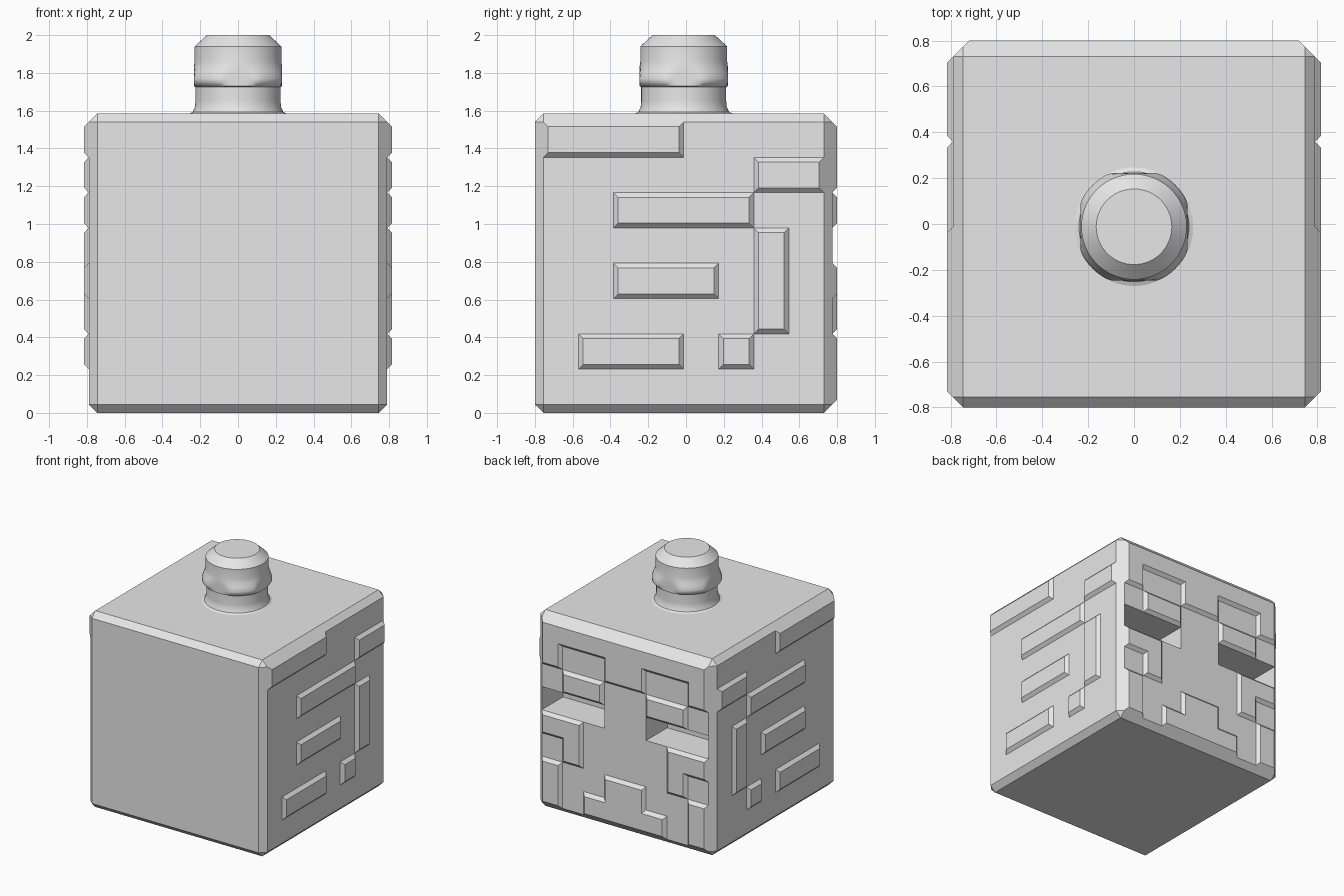
import bpy, bmesh, math
from mathutils import Matrix, Vector

if "Cube" in bpy.data.objects:
    bpy.data.objects.remove(bpy.data.objects["Cube"], do_unlink=True)

grey = bpy.data.materials.new("plain_grey")
grey.use_nodes = True
grey.diffuse_color = (0.8, 0.8, 0.8, 1)
grey.node_tree.nodes["Principled BSDF"].inputs["Base Color"].default_value = (0.8, 0.8, 0.8, 1)

HALF_X, FRONT, BACK, TOP = 0.79, -0.8, 0.775, 1.585
CHAMFER, RAISE, SOCKET_DEPTH = 0.045, 0.025, 0.27
MID_Y, MID_Z = (FRONT + BACK) / 2, TOP / 2


def finish(name, bm, smooth=False):
    mesh = bpy.data.meshes.new(name)
    bm.to_mesh(mesh)
    bm.free()
    mesh.materials.append(grey)
    ob = bpy.data.objects.new(name, mesh)
    bpy.context.collection.objects.link(ob)
    if smooth:
        bpy.ops.object.select_all(action='DESELECT')
        ob.select_set(True)
        bpy.context.view_layer.objects.active = ob
        bpy.ops.object.shade_smooth_by_angle(angle=math.radians(35))
    return ob


# Chamfered block, left open where the patterned panels sit
bm = bmesh.new()
bmesh.ops.create_cube(bm, size=1)
bmesh.ops.scale(bm, vec=(2 * HALF_X, BACK - FRONT, TOP), verts=bm.verts)
bmesh.ops.translate(bm, vec=(0, MID_Y, MID_Z), verts=bm.verts)
bmesh.ops.bevel(bm, geom=bm.edges[:], offset=CHAMFER, segments=1, affect='EDGES')
bm.normal_update()
patterned = [f for f in bm.faces if f.normal.y > 0.99 or abs(f.normal.x) > 0.99]
bmesh.ops.delete(bm, geom=patterned, context='FACES')
finish("block_body", bm)


# Panel on an 8 by 8 grid: '#' is a raised cell, 'o' a deep socket
def panel(name, rows, width, u, normal, centre):
    n = len(rows)
    height = TOP - 2 * CHAMFER
    bm = bmesh.new()
    bmesh.ops.create_grid(bm, x_segments=n, y_segments=n, size=0.5)
    cells = {'#': [], 'o': [], '.': []}
    for f in bm.faces:
        c = f.calc_center_median()
        cells[rows[int((0.5 - c.y) * n)][int((c.x + 0.5) * n)]].append(f)
    bmesh.ops.scale(bm, vec=(width, height, 1), verts=bm.verts)
    bm.normal_update()
    if cells['o']:
        made = bmesh.ops.extrude_face_region(bm, geom=cells['o'])["geom"]
        floor = [g for g in made if isinstance(g, bmesh.types.BMVert)]
        bmesh.ops.translate(bm, vec=(0, 0, -SOCKET_DEPTH), verts=floor)
        old = [f for f in cells['o'] if f.is_valid]
        if old:
            bmesh.ops.delete(bm, geom=old, context='FACES')
    bm.normal_update()
    bmesh.ops.inset_region(bm, faces=cells['#'], thickness=RAISE, depth=RAISE,
                           use_boundary=True, use_even_offset=True)
    u, normal = Vector(u), Vector(normal)
    frame = Matrix((u, (0, 0, 1), normal)).transposed().to_4x4()
    bm.transform(Matrix.Translation(centre) @ frame)
    return finish(name, bm)


side_rows = ["####....",
             "......##",
             "..####..",
             "......#.",
             "..###.#.",
             "......#.",
             ".###.#..",
             "........"]
back_rows = ["########",
             "#..##..#",
             ".##..##.",
             "ooo..ooo",
             "##....##",
             ".#....#.",
             "#..##..#",
             "#.####.#"]
side_width = BACK - FRONT - 2 * CHAMFER
panel("left_side_panel", side_rows, side_width, (0, 1, 0), (1, 0, 0), (HALF_X, MID_Y, MID_Z))
panel("right_side_panel", [r[::-1] for r in side_rows], side_width,
      (0, -1, 0), (-1, 0, 0), (-HALF_X, MID_Y, MID_Z))
panel("back_panel", back_rows, 2 * (HALF_X - CHAMFER), (-1, 0, 0), (0, 1, 0), (0, BACK, MID_Z))

# Neck stud: turned profile whose flared rim is cut flat on four sides
profile = [(0.27, 1.58), (0.24, 1.593), (0.228, 1.62), (0.225, 1.65), (0.225, 1.725),
           (0.238, 1.73), (0.255, 1.75), (0.257, 1.77), (0.248, 1.8), (0.236, 1.83),
           (0.23, 1.86), (0.23, 1.94), (0.165, 2.0)]
FLAT, SIDES = 0.234, 64
bm = bmesh.new()
rings = []
for r, z in profile:
    limit = FLAT if z > 1.7 else r
    ring = []
    for i in range(SIDES):
        a = math.tau * i / SIDES
        x, y = (max(-limit, min(limit, r * t)) for t in (math.cos(a), math.sin(a)))
        ring.append(bm.verts.new((x, y - 0.012, z)))
    rings.append(ring)
for low, high in zip(rings, rings[1:]):
    for i in range(SIDES):
        j = (i + 1) % SIDES
        bm.faces.new((low[i], low[j], high[j], high[i]))
bm.faces.new(rings[-1])
finish("neck_stud", bm, smooth=True)
